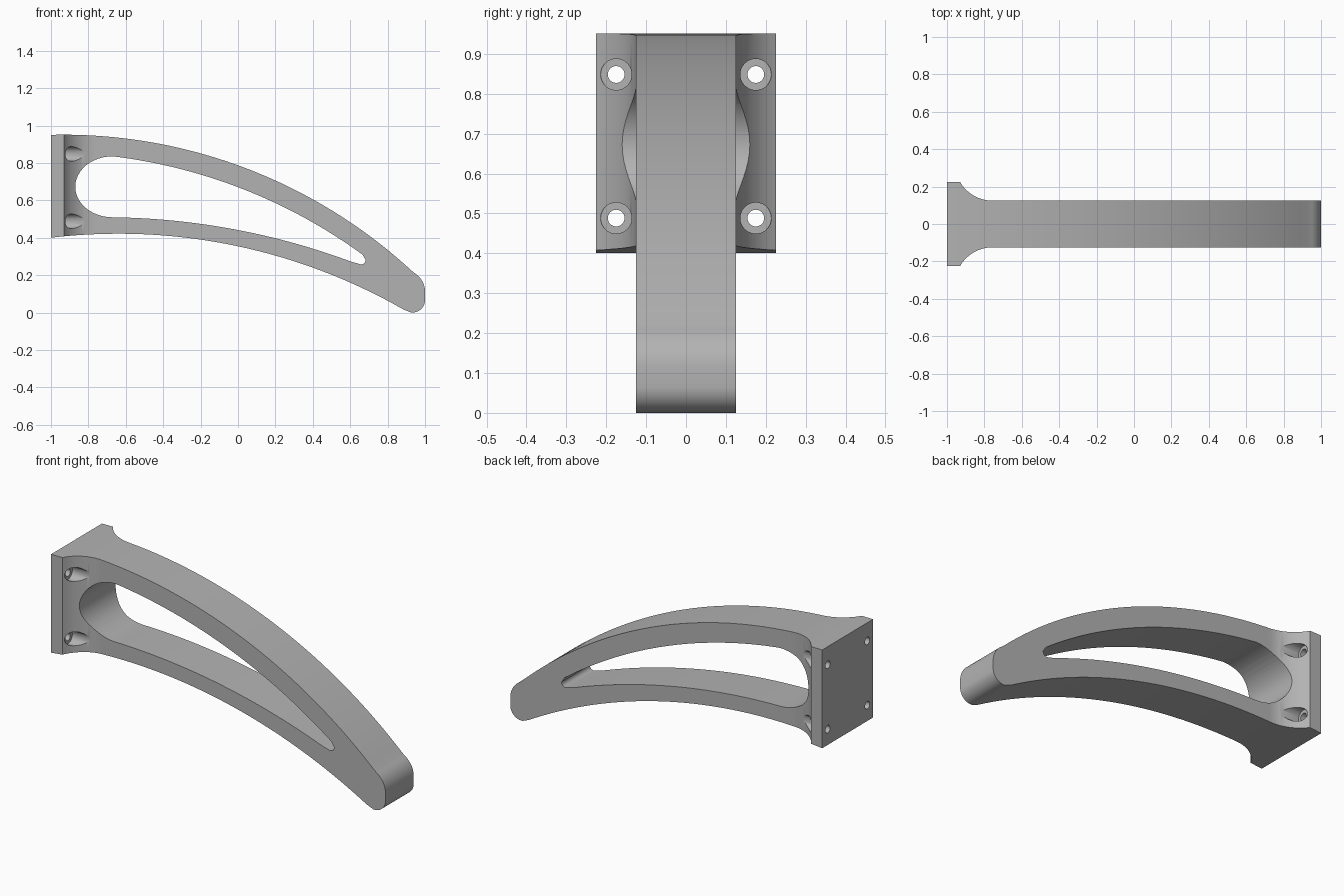
import bpy, bmesh, math
from mathutils import Vector

if "Cube" in bpy.data.objects:
    bpy.data.objects.remove(bpy.data.objects["Cube"], do_unlink=True)

GREY = (0.45, 0.45, 0.45, 1)
mat = bpy.data.materials.new("satin grey")
mat.use_nodes = True
mat.diffuse_color = GREY
mat.node_tree.nodes["Principled BSDF"].inputs["Base Color"].default_value = GREY


def arc(a, b, c, n=32):
    """Points on the circle through a, b, c, running from a to c."""
    (ax, ay), (bx, by), (cx, cy) = a, b, c
    d = 2 * (ax * (by - cy) + bx * (cy - ay) + cx * (ay - by))
    sa, sb, sc = ax * ax + ay * ay, bx * bx + by * by, cx * cx + cy * cy
    o = Vector(((sa * (by - cy) + sb * (cy - ay) + sc * (ay - by)) / d,
                (sa * (cx - bx) + sb * (ax - cx) + sc * (bx - ax)) / d))
    r = (Vector(a) - o).length
    t0, t1 = (math.atan2(p[1] - o.y, p[0] - o.x) for p in (a, c))
    sweep = (t1 - t0 + math.pi) % math.tau - math.pi
    return [(o.x + r * math.cos(t0 + sweep * i / n),
             o.y + r * math.sin(t0 + sweep * i / n)) for i in range(n + 1)]


def prism(name, points, place, depth):
    """Extrude a closed profile along the given vector."""
    bm = bmesh.new()
    face = bm.faces.new([bm.verts.new(place(u, v)) for u, v in points])
    out = bmesh.ops.extrude_face_region(bm, geom=[face])
    verts = [g for g in out["geom"] if isinstance(g, bmesh.types.BMVert)]
    bmesh.ops.translate(bm, verts=verts, vec=depth)
    bmesh.ops.recalc_face_normals(bm, faces=bm.faces)
    mesh = bpy.data.meshes.new(name)
    bm.to_mesh(mesh)
    bm.free()
    mesh.materials.append(mat)
    ob = bpy.data.objects.new(name, mesh)
    bpy.context.collection.objects.link(ob)
    return ob


def side(name, points):
    return prism(name, points, lambda x, z: (x, -0.5, z), (0, 1, 0))


def bore(name, y, z, r, x0, x1):
    ring = [(r * math.cos(i * math.tau / 32), r * math.sin(i * math.tau / 32))
            for i in range(32)]
    return prism(name, ring, lambda u, v: (x0, y + u, z + v), (x1 - x0, 0, 0))


def cut(ob, tool, operation="DIFFERENCE"):
    mod = ob.modifiers.new(tool.name, "BOOLEAN")
    mod.operation, mod.solver, mod.object = operation, "EXACT", tool
    bpy.context.view_layer.objects.active = ob
    bpy.ops.object.modifier_apply(modifier=mod.name)
    bpy.data.objects.remove(tool, do_unlink=True)


# Curved arm outline with a rounded tip
outline = arc((-1, 0.952), (0, 0.789), (0.93, 0.224), 40)
outline += arc((0.945, 0.212), (0.985, 0.17), (1, 0.12), 10)
outline += arc((1, 0.065), (0.975, 0.017), (0.925, 0.002), 12)
outline += arc((0.885, 0.018), (0, 0.356), (-1, 0.402), 40)
bracket = side("bracket_arm", outline)

# Plan outline: wide mounting plate flaring into a narrow arm
flare = [(-1, 0.225)] + arc((-0.93, 0.225), (-0.87, 0.16), (-0.76, 0.125), 16) + [(1, 0.125)]
plan = flare + [(x, -y) for x, y in reversed(flare)]
cut(bracket, prism("plan_cutter", plan, lambda x, y: (x, y, -0.5), (0, 0, 2)), "INTERSECT")

# Tapered window through the arm
slot = arc((-0.67, 0.837), (0, 0.672), (0.665, 0.312), 32)
slot += arc((0.682, 0.285), (0.676, 0.267), (0.655, 0.26), 6)
slot += arc((0.61, 0.272), (0, 0.443), (-0.67, 0.511), 32)
for i in range(1, 24):
    t = -math.pi / 2 - math.pi * i / 24
    slot.append((-0.67 + 0.2 * math.cos(t), 0.674 + 0.163 * math.sin(t)))
cut(bracket, side("window_cutter", slot))

# Four counterbored bolt holes in the mounting plate
for y in (-0.175, 0.175):
    for z in (0.49, 0.85):
        cut(bracket, bore("counterbore_cutter", y, z, 0.039, -0.93, -0.7))
        cut(bracket, bore("bolt_cutter", y, z, 0.021, -1.1, -0.9))

# Rest the bracket on the ground and smooth the curved walls
low = min(v.co.z for v in bracket.data.vertices)
for v in bracket.data.vertices:
    v.co.z -= low
bpy.ops.object.select_all(action="DESELECT")
bracket.select_set(True)
bpy.context.view_layer.objects.active = bracket
bpy.ops.object.shade_smooth_by_angle(angle=math.radians(30))
